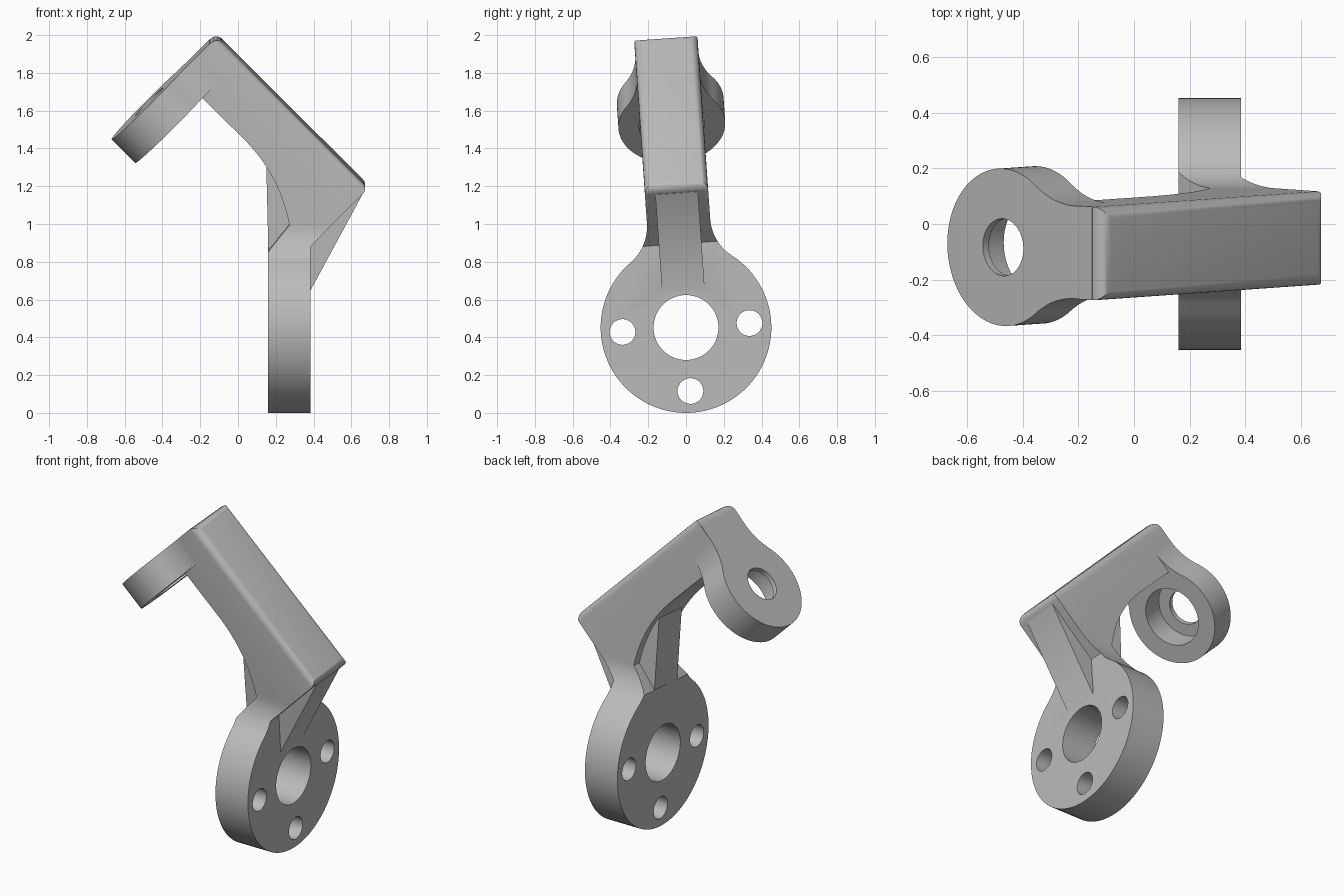
import bpy, bmesh
from math import sin, cos, pi, atan2, sqrt, radians
from mathutils import Vector, Matrix

cube = bpy.data.objects.get("Cube")
if cube:
    bpy.data.objects.remove(cube, do_unlink=True)

grey = bpy.data.materials.new("plain grey")
grey.use_nodes = True
colour = (0.5, 0.5, 0.5, 1)
grey.diffuse_color = colour
grey.node_tree.nodes["Principled BSDF"].inputs["Base Color"].default_value = colour

X, Y, Z = Vector((1, 0, 0)), Vector((0, 1, 0)), Vector((0, 0, 1))
DISC = (Vector((0, 0, 0)), Y, Z, X)           # lower flange plane
SIDE = (Vector((0, 0, 0)), X, Z, Y)           # side profile plane
RING = (Vector((-0.47, 0, 1.199)), Y, (X + Z).normalized(), (X - Z).normalized())


def prism(name, pts, frame, a, b):
    """Extrude a 2D outline in a frame between two depths."""
    o, u, v, w = frame
    bm = bmesh.new()
    low, high = ([bm.verts.new(o + u * p + v * q + w * d) for p, q in pts] for d in (a, b))
    bm.faces.new(low)
    bm.faces.new(high)
    n = len(pts)
    for i in range(n):
        j = (i + 1) % n
        bm.faces.new((low[i], low[j], high[j], high[i]))
    bmesh.ops.recalc_face_normals(bm, faces=bm.faces)
    me = bpy.data.meshes.new(name)
    bm.to_mesh(me)
    bm.free()
    me.materials.append(grey)
    ob = bpy.data.objects.new(name, me)
    bpy.context.collection.objects.link(ob)
    return ob


def arc(cx, cy, r, start, end, n):
    return [(cx + r * cos(start + (end - start) * i / n),
             cy + r * sin(start + (end - start) * i / n)) for i in range(n + 1)]


def circle(r, cx=0, cy=0):
    return arc(cx, cy, r, 0, 2 * pi, 48)[:-1]


def keyhole(r, half, fillet, top):
    """Disc blending through concave fillets into a straight neck."""
    v = sqrt((r + fillet) ** 2 - (half + fillet) ** 2)
    beta = atan2(v, half + fillet)
    right = [(half, top)] + arc(half + fillet, v, fillet, pi, pi + beta, 14)
    right += arc(0, 0, r, beta, -pi / 2, 36)[1:]
    return right + [(-p, q) for p, q in reversed(right[:-1])]


def combine(target, other, operation):
    mod = target.modifiers.new("combine", "BOOLEAN")
    mod.operation, mod.object, mod.solver = operation, other, "EXACT"
    bpy.context.view_layer.update()
    graph = bpy.context.evaluated_depsgraph_get()
    result = bpy.data.meshes.new_from_object(target.evaluated_get(graph))
    target.modifiers.clear()
    target.data = result
    bpy.data.objects.remove(other, do_unlink=True)


def bezier(a, c, b, n):
    return [tuple(a[k] * (1 - t) ** 2 + 2 * c[k] * t * (1 - t) + b[k] * t * t for k in (0, 1))
            for t in (i / n for i in range(n + 1))]


# Flange and arm: side profile trimmed by the flange outline
profile = [(-0.113, 1.552), (0.69, 0.749), (0.385, 0.444), (0.385, -0.5), (0.16, -0.5),
           (0.16, 0.416)]
profile += bezier((0.272, 0.555), (0.222, 0.82), (0.034, 1.008), 14)
profile += [(-0.21, 1.25), (-0.193, 1.472)]
bracket = prism("bracket", profile, SIDE, -0.6, 0.6)
combine(bracket, prism("flange_outline", keyhole(0.452, 0.168, 0.25, 1.8), DISC, -1, 1), "INTERSECT")

# Rounded border of the arm's outer face
bm = bmesh.new()
bm.from_mesh(bracket.data)
bmesh.ops.dissolve_limit(bm, angle_limit=0.002, verts=bm.verts, edges=bm.edges)
border = [e for e in bm.edges if all(abs(v.co.x + v.co.z - 1.439) < 0.001 for v in e.verts)]
bmesh.ops.bevel(bm, geom=border, offset=0.042, segments=5, profile=0.5, affect="EDGES")
bm.to_mesh(bracket.data)
bm.free()

# Upper ring plate
combine(bracket, prism("upper_ring", keyhole(0.283, 0.167, 0.344, 0.452), RING, 0, 0.177), "UNION")

# Central stiffening rib, showing on both sides of the neck
rib = [(0.15, 0.858), (0.161, 0.4), (0.3, 0.21), (0.385, 0.207), (0.658, 0.713), (0.4, 0.8)]
combine(bracket, prism("rib", rib, SIDE, -0.113, 0.113), "UNION")

# Flange bore and bolt holes
holes = [(0.172, 0, 0), (0.068, 0.337, 0), (0.068, -0.337, 0), (0.068, 0, -0.337)]
for r, cx, cy in holes:
    combine(bracket, prism("flange_hole", circle(r, cx, cy), DISC, 0.1, 0.45), "DIFFERENCE")

# Ring hole with a counterbore from the inner side
combine(bracket, prism("ring_hole", circle(0.103), RING, -0.05, 0.1), "DIFFERENCE")
combine(bracket, prism("counterbore", circle(0.174), RING, 0.031, 0.22), "DIFFERENCE")

# Stand it up with its slight sideways lean
bracket.data.transform(Matrix.Translation((0, 0, 0.452)) @ Matrix.Rotation(radians(4), 4, "X"))

bpy.ops.object.select_all(action="DESELECT")
bracket.select_set(True)
bpy.context.view_layer.objects.active = bracket
bpy.ops.object.shade_smooth_by_angle(angle=radians(30))
